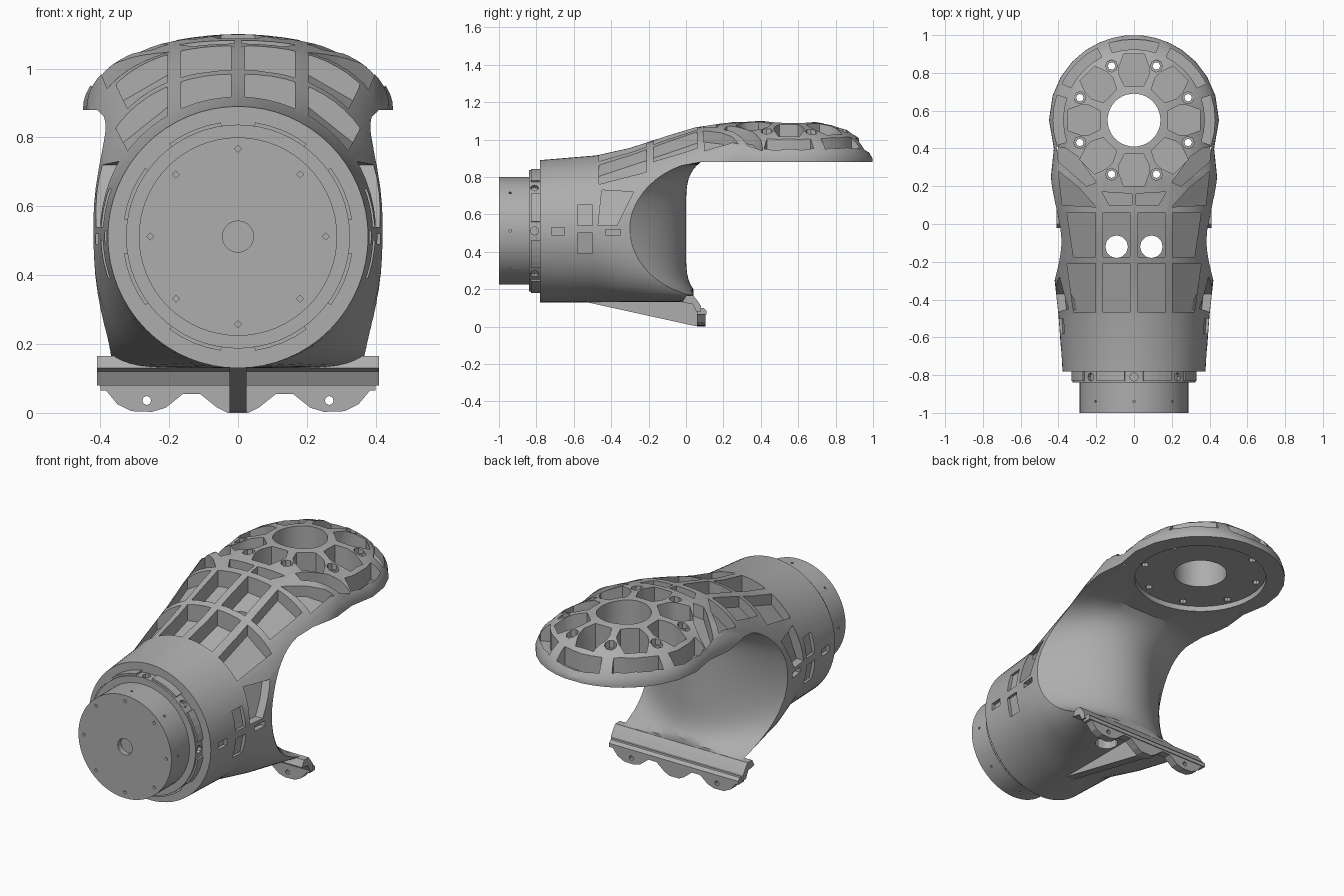
import bpy, bmesh, math
from mathutils import Vector, Matrix

if "Cube" in bpy.data.objects:
    bpy.data.objects.remove(bpy.data.objects["Cube"], do_unlink=True)

GREY = (0.42, 0.42, 0.42, 1)
metal = bpy.data.materials.new("plain grey")
metal.use_nodes = True
metal.diffuse_color = GREY
metal.node_tree.nodes["Principled BSDF"].inputs["Base Color"].default_value = GREY

HEAD_Y, AXIS_Z, DECK_Z = 0.55, 0.512, 0.88


# ---------- helpers ----------
def finish(bm, name):
    bmesh.ops.recalc_face_normals(bm, faces=bm.faces)
    mesh = bpy.data.meshes.new(name)
    bm.to_mesh(mesh)
    bm.free()
    ob = bpy.data.objects.new(name, mesh)
    bpy.context.collection.objects.link(ob)
    mesh.materials.append(metal)
    return ob


def activate(ob):
    bpy.ops.object.select_all(action='DESELECT')
    ob.select_set(True)
    bpy.context.view_layer.objects.active = ob


def smooth(ob):
    activate(ob)
    bpy.ops.object.shade_smooth_by_angle(angle=math.radians(28))


def cut(ob, bm):
    cutter = finish(bm, "cutter")
    cutter.hide_render = True
    mod = ob.modifiers.new("cut", 'BOOLEAN')
    mod.operation, mod.object = 'DIFFERENCE', cutter
    mod.solver, mod.use_self = 'EXACT', True
    activate(ob)
    bpy.ops.object.modifier_apply(modifier=mod.name)
    bpy.data.objects.remove(cutter, do_unlink=True)


def prism(bm, low, high):
    a, b = [bm.verts.new(p) for p in low], [bm.verts.new(p) for p in high]
    bm.faces.new(a)
    bm.faces.new(b)
    for i in range(len(a)):
        j = (i + 1) % len(a)
        bm.faces.new((a[i], a[j], b[j], b[i]))


def drum(bm, r, p0, p1, seg=32):
    p0, p1 = Vector(p0), Vector(p1)
    d = p1 - p0
    m = Matrix.Translation((p0 + p1) / 2) @ d.to_track_quat('Z', 'Y').to_matrix().to_4x4()
    bmesh.ops.create_cone(bm, cap_ends=True, segments=seg, radius1=r, radius2=r, depth=d.length, matrix=m)


def around(angle, r, y):
    return Vector((r * math.cos(angle), y, AXIS_Z + r * math.sin(angle)))


def mirrored(pts):
    return [pts, [(-x, y) for x, y in pts]]


# ---------- body cross-sections: y, half width, mid height, top, upper and lower roundness ----------
STATIONS = [
    (-0.78, 0.378, 0.512, 0.89, 2, 2), (-0.48, 0.40, 0.515, 0.915, 2, 2),
    (-0.3, 0.42, 0.55, 0.955, 2.2, 3), (-0.1, 0.42, 0.65, 1.02, 2.3, 5),
    (0.05, 0.425, 0.76, 1.065, 2.3, 8), (0.25, 0.44, 0.88, 1.095, 2.2, 8),
]
for y, top in ((0.4, 1.1), (0.55, 1.1), (0.68, 1.095), (0.78, 1.08), (0.86, 1.055),
               (0.92, 1.01), (0.96, 0.96), (0.985, 0.92), (0.997, 0.9)):
    STATIONS.append((y, math.sqrt(0.45 ** 2 - (y - HEAD_Y) ** 2), 0.885, top, 2, 8))


def section(y):
    for a, b in zip(STATIONS, STATIONS[1:]):
        if y <= b[0]:
            t = (y - a[0]) / (b[0] - a[0])
            return [p + (q - p) * t for p, q in zip(a, b)]
    return STATIONS[-1]


def dome(u, n):
    return max(0, 1 - abs(u) ** n) ** (1 / n)


def top_z(x, y):
    _, w, zc, top, n, _ = section(y)
    return zc + (top - zc) * dome(min(1, x / w), n)


def side_x(y, z):
    _, w, zc, top, n, low = section(y)
    return w * (dome((z - zc) / (top - zc), n) if z > zc else dome((z - zc) / (zc - 0.13), low))


# ---------- main housing: sleeve, neck and head in one loft ----------
bm = bmesh.new()
rings, count = [], 64
for y, w, zc, top, n_up, n_low in STATIONS:
    ring = []
    for i in range(count):
        a = math.tau * i / count
        c, s = math.cos(a), math.sin(a)
        n, h = (n_up, top - zc) if s >= 0 else (n_low, zc - 0.13)
        ring.append(bm.verts.new((w * math.copysign(abs(c) ** (2 / n), c), y,
                                  zc + h * math.copysign(abs(s) ** (2 / n), s))))
    rings.append(ring)
for r0, r1 in zip(rings, rings[1:]):
    for i in range(count):
        j = (i + 1) % count
        bm.faces.new((r0[i], r0[j], r1[j], r1[i]))
bm.faces.new(rings[0])
bm.faces.new(rings[-1])
housing = finish(bm, "arm_housing")

# Saddle-shaped clearance under the head
bm = bmesh.new()
bmesh.ops.create_grid(bm, x_segments=32, y_segments=44, size=1)
for v in bm.verts:
    x, z = v.co.x * 0.55, 0.44 + v.co.y * 0.44
    u = min(1, abs(z - 0.52) / 0.36)
    y = 0.08 * u ** 6 - 0.3 * (x / 0.42) ** 2 * math.sqrt(1 - u * u)
    v.co = (x, min(y, 0.04) if z < 0.5 else y, z)
back = bmesh.ops.extrude_face_region(bm, geom=bm.faces[:])["geom"]
for v in back:
    if isinstance(v, bmesh.types.BMVert):
        v.co.y = 1.5
cut(housing, bm)

# Pockets between the ribs
bm = bmesh.new()


def top_pocket(pts, floor):
    for side in mirrored(pts):
        prism(bm, [(x, y, floor(abs(x), y)) for x, y in side], [(x, y, 1.3) for x, y in side])


def sunk(depth):
    return lambda x, y: top_z(x, y) - depth


def flat(z):
    return lambda x, y: z


def box(x0, x1, x2, x3, y0, y1):
    return [(x0, y0), (x1, y0), (x2, y1), (x3, y1)]


for y0, y1 in ((-0.465, -0.21), (-0.175, 0.06)):
    top_pocket(box(0.02, 0.165, 0.165, 0.02, y0, y1), sunk(0.09))
    top_pocket(box(0.205, 0.32, 0.355, 0.205, y0, y1), sunk(0.06))
top_pocket([(0.01, 0.1), (0.13, 0.1), (0.17, 0.17), (0.01, 0.16)], sunk(0.09))
top_pocket([(0.2, 0.09), (0.38, 0.1), (0.4, 0.28), (0.29, 0.19)], sunk(0.06))
top_pocket([(0.2, 0.22), (0.25, 0.2), (0.4, 0.33), (0.41, 0.41), (0.36, 0.4), (0.3, 0.36)], sunk(0.07))

CELL = [(0.18, 0.05), (0.24, 0.08), (0.28, 0.08), (0.35, 0.055)]
for k in range(8):
    a = k * math.pi / 4
    shape = CELL + [(r, -t) for r, t in reversed(CELL)]
    pts = [(r * math.cos(a) - t * math.sin(a), HEAD_Y + r * math.sin(a) + t * math.cos(a)) for r, t in shape]
    prism(bm, [(x, y, 0.935) for x, y in pts], [(x, y, 1.3) for x, y in pts])
    if k < 5:
        arc = [a + math.radians(d) for d in (-18, -9, 0, 9, 18)]
        rim = [(r, b) for r, seq in ((0.375, arc), (0.428, arc[::-1])) for b in seq]
        pts = [(r * math.cos(b), HEAD_Y + r * math.sin(b)) for r, b in rim]
        prism(bm, [(x, y, 0.905) for x, y in pts], [(x, y, 1.3) for x, y in pts])

# Side pockets and slots
SIDE = [
    ([(-0.47, 0.54), (-0.37, 0.54), (-0.33, 0.62), (-0.28, 0.72), (-0.45, 0.73)], 0.045),
    (box(-0.72, -0.65, -0.65, -0.72, 0.49, 0.53), 0.02),
    (box(-0.43, -0.35, -0.35, -0.43, 0.49, 0.52), 0.03),
    (box(-0.58, -0.5, -0.5, -0.58, 0.54, 0.65), 0.015),
    (box(-0.58, -0.5, -0.5, -0.58, 0.39, 0.5), 0.015),
]
for pts, depth in SIDE:
    for s in (1, -1):
        prism(bm, [(s * (side_x(y, z) - depth), y, z) for y, z in pts], [(s * 0.6, y, z) for y, z in pts])
cut(housing, bm)

# Through holes and the round recess below the head
bm = bmesh.new()
for s in (1, -1):
    drum(bm, 0.06, (s * 0.092, -0.12, -0.1), (s * 0.092, -0.12, 1.3), 12)
drum(bm, 0.35, (0, HEAD_Y, 0.8), (0, HEAD_Y, 0.91), 48)
cut(housing, bm)
bm = bmesh.new()
drum(bm, 0.14, (0, HEAD_Y, 0.7), (0, HEAD_Y, 1.3), 40)
for k in range(8):
    a = (k + 0.5) * math.pi / 4
    x, y = 0.31 * math.cos(a), HEAD_Y + 0.31 * math.sin(a)
    drum(bm, 0.02, (x, y, 0.7), (x, y, 1.3), 8)
    drum(bm, 0.032, (x, y, 1.02), (x, y, 1.3), 8)
cut(housing, bm)
smooth(housing)

# ---------- motor and bolted flange ----------
bm = bmesh.new()
drum(bm, 0.288, (0, -1, AXIS_Z), (0, -0.7, AXIS_Z), 64)
motor = finish(bm, "motor_can")
bm = bmesh.new()
drum(bm, 0.045, (0, -1.1, AXIS_Z), (0, -0.97, AXIS_Z), 32)
for k in range(8):
    a = k * math.pi / 4
    drum(bm, 0.01, around(a, 0.255, -1.1), around(a, 0.255, -0.985), 4)
    drum(bm, 0.007, around(a, 0.27, -0.94), around(a, 0.33, -0.94), 6)
cut(motor, bm)
smooth(motor)

bm = bmesh.new()
drum(bm, 0.325, (0, -0.84, AXIS_Z), (0, -0.7, AXIS_Z), 64)
flange = finish(bm, "motor_flange")
bm = bmesh.new()
for k in range(8):
    a = k * math.pi / 4
    drum(bm, 0.022, around(a, 0.305, -0.81), around(a, 0.4, -0.81), 8)
cut(flange, bm)
smooth(flange)

bm = bmesh.new()
for k in range(8):
    arc = [(k + 0.5) * math.pi / 4 + math.radians(d) for d in (-14, -7, 0, 7, 14)]
    rim = [(r, b) for r, seq in ((0.315, arc), (0.335, arc[::-1])) for b in seq]
    prism(bm, [around(b, r, -0.83) for r, b in rim], [around(b, r, -0.77) for r, b in rim])
finish(bm, "flange_pads")

# ---------- foot ----------
half = [(0.03, 0), (0.06, 0.015), (0.11, 0.055), (0.16, 0.055), (0.21, 0.015), (0.25, 0.003),
        (0.31, 0.005), (0.35, 0.025), (0.4, 0.085)]
outline = half + [(-x, z) for x, z in reversed(half)]
bm = bmesh.new()
prism(bm, [(x, 0.06, z) for x, z in outline], [(x, 0.105, z) for x, z in outline])
lip = finish(bm, "foot_lip")
bm = bmesh.new()
for s in (1, -1):
    drum(bm, 0.013, (s * 0.265, 0, 0.036), (s * 0.265, 0.2, 0.036), 8)
cut(lip, bm)

for name, w, profile in (
        ("foot_web", 0.41, [(-0.02, 0.13), (0.0, 0.165), (0.04, 0.165), (0.06, 0.14),
                            (0.08, 0.11), (0.08, 0.08), (0.055, 0.08), (0.035, 0.12)]),
        ("foot_ridge", 0.4, [(0.06, 0.065), (0.06, 0.1), (0.095, 0.1), (0.11, 0.085), (0.11, 0.065)]),
        ("keel_rib", 0.025, [(-0.62, 0.15), (0.04, 0.15), (0.075, 0.08), (0.075, 0), (0.04, 0.005)])):
    bm = bmesh.new()
    prism(bm, [(-w, y, z) for y, z in profile], [(w, y, z) for y, z in profile])
    finish(bm, name)
